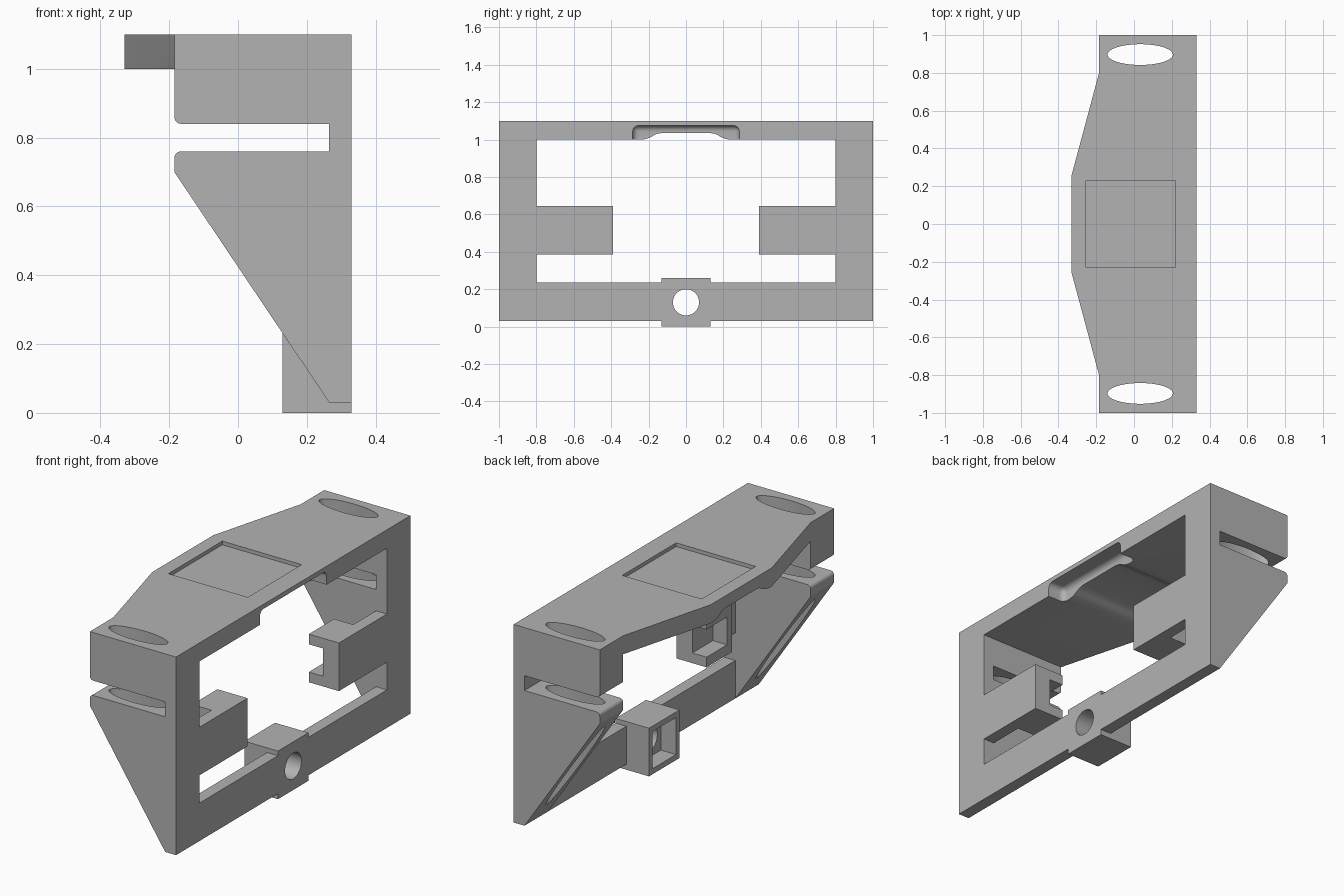
import bpy
import bmesh
from math import cos, sin, pi, radians
from mathutils import Vector

cube = bpy.data.objects.get("Cube")
if cube:
    bpy.data.objects.remove(cube, do_unlink=True)

grey = bpy.data.materials.new("plain grey")
grey.use_nodes = True
COLOUR = (0.45, 0.45, 0.45, 1)
grey.diffuse_color = COLOUR
grey.node_tree.nodes["Principled BSDF"].inputs["Base Color"].default_value = COLOUR


def prism(name, pts, axis, lo, hi):
    """Extrude a 2D outline along an axis; outline uses the other two axes in order."""
    def place(p, h):
        c = list(p)
        c.insert("xyz".index(axis), h)
        return Vector(c)
    bm = bmesh.new()
    face = bm.faces.new([bm.verts.new(place(p, lo)) for p in pts])
    ext = bmesh.ops.extrude_face_region(bm, geom=[face])
    moved = [v for v in ext["geom"] if isinstance(v, bmesh.types.BMVert)]
    bmesh.ops.translate(bm, verts=moved, vec=place((0, 0), hi - lo))
    bmesh.ops.recalc_face_normals(bm, faces=bm.faces)
    mesh = bpy.data.meshes.new(name)
    bm.to_mesh(mesh)
    bm.free()
    mesh.materials.append(grey)
    ob = bpy.data.objects.new(name, mesh)
    bpy.context.collection.objects.link(ob)
    return ob


def box(name, x, y, z):
    return prism(name, [(x[0], y[0]), (x[1], y[0]), (x[1], y[1]), (x[0], y[1])], "z", *z)


def ellipse(cx, cy, rx, ry, n=48):
    return [(cx + rx * cos(2 * pi * i / n), cy + ry * sin(2 * pi * i / n)) for i in range(n)]


def mirrored(half):
    """Complete an outline that is symmetric in its first coordinate."""
    return half + [(-a, b) for a, b in reversed(half)]


def arc(cx, cz, r, start, end, n=6):
    return [(cx + r * cos(radians(start + (end - start) * i / n)),
             cz + r * sin(radians(start + (end - start) * i / n))) for i in range(n + 1)]


def apply(ob, mod):
    bpy.context.view_layer.objects.active = ob
    bpy.ops.object.modifier_apply(modifier=mod.name)


def combine(ob, tool, operation):
    mod = ob.modifiers.new("combine", "BOOLEAN")
    mod.operation = operation
    mod.solver = "EXACT"
    mod.object = tool
    apply(ob, mod)
    bpy.data.objects.remove(tool, do_unlink=True)


FRONT, PLATE, BACK = 0.33, 0.265, -0.185

# Body: side outline with a slot and a sloping lower edge
outline = [(FRONT, 0.03), (PLATE, 0.03), (BACK, 0.70)]
outline += arc(BACK + 0.02, 0.74, 0.02, 180, 90)
outline += [(PLATE, 0.76), (PLATE, 0.84)]
outline += arc(BACK + 0.02, 0.86, 0.02, 270, 180)
outline += [(BACK, 1.1), (FRONT, 1.1)]
body = prism("bracket_frame", outline, "y", -1, 1)

# Hollow between the side walls, then the opening around the two arms
combine(body, box("hollow", (-1, PLATE), (-0.8, 0.8), (-0.5, 1.0)), "DIFFERENCE")
opening = mirrored([(0.8, 0.235), (0.8, 0.385), (0.39, 0.385),
                    (0.39, 0.645), (0.8, 0.645), (0.8, 1.0)])
combine(body, prism("opening", opening, "x", 0, 0.5), "DIFFERENCE")

# Tapered rear extension of the top
taper = [(0.0, -0.8), (BACK, -0.8), (-0.33, -0.26), (-0.33, 0.26), (BACK, 0.8), (0.0, 0.8)]
combine(body, prism("top_taper", taper, "z", 1.0, 1.1), "UNION")

# Boxes behind the arm ends, open to the back and to the middle
for s in (-1, 1):
    def span(a, b):
        return tuple(sorted((s * a, s * b)))
    combine(body, box("arm_box", (0.15, 0.3), span(0.39, 0.605), (0.385, 0.645)), "UNION")
    combine(body, box("arm_pocket", (0.0, 0.235), span(0.3, 0.565), (0.44, 0.59)), "DIFFERENCE")
    # Upright oval hole through the side wall
    combine(body, prism("oval_hole", ellipse(0.033, s * 0.897, 0.173, 0.055), "z", -0.5, 1.5),
            "DIFFERENCE")

# Lower middle block with a rear pocket and a round hole
combine(body, box("hub_block", (0.13, FRONT), (-0.13, 0.13), (0, 0.26)), "UNION")
combine(body, box("hub_pocket", (0, 0.22), (-0.1, 0.1), (0.03, 0.23)), "DIFFERENCE")
combine(body, prism("hub_hole", ellipse(0, 0.13, 0.07, 0.07), "x", 0.1, 0.5), "DIFFERENCE")

# Shallow square recess in the top
combine(body, box("top_recess", (-0.255, 0.22), (-0.23, 0.23), (1.08, 1.3)), "DIFFERENCE")

# Arched channel under the top and a rounded finger pocket at its front edge
arch = mirrored([(0.24, 0.9), (0.24, 1.0), (0.215, 1.003), (0.195, 1.01), (0.175, 1.021),
                 (0.155, 1.031), (0.13, 1.035)])
combine(body, prism("arch_channel", arch, "x", -0.6, 0.6), "DIFFERENCE")
pocket = box("finger_pocket", (0.23, 0.5), (-0.285, 0.285), (0.85, 1.075))
bevel = pocket.modifiers.new("round", "BEVEL")
bevel.width = 0.03
bevel.segments = 5
apply(pocket, bevel)
combine(body, pocket, "DIFFERENCE")

bpy.ops.object.select_all(action="DESELECT")
body.select_set(True)
bpy.context.view_layer.objects.active = body
bpy.ops.object.shade_smooth_by_angle(angle=radians(30))
